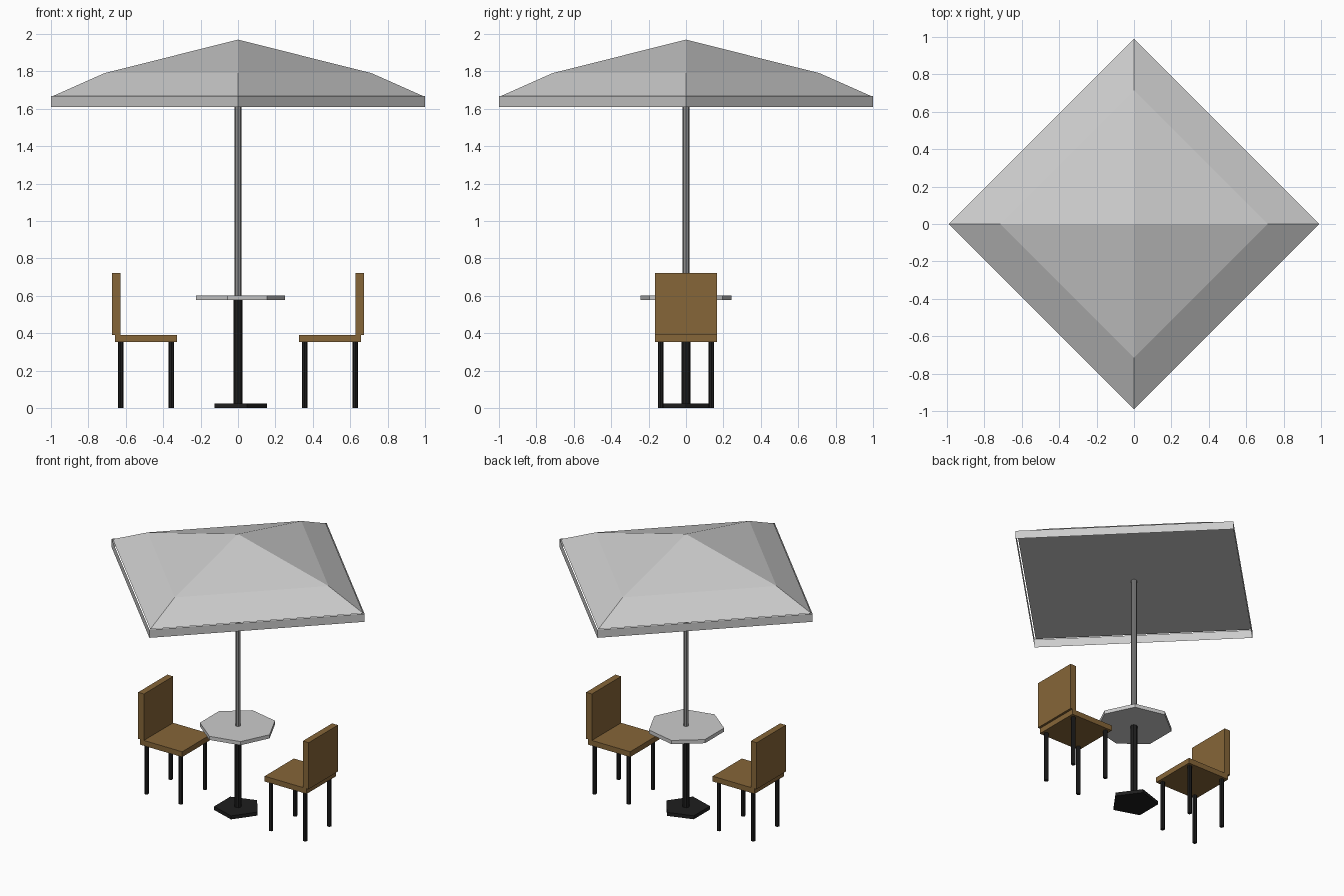
import bpy, bmesh, math

if "Cube" in bpy.data.objects:
    bpy.data.objects.remove(bpy.data.objects["Cube"])


def material(name, rgb):
    m = bpy.data.materials.new(name)
    m.diffuse_color = (*rgb, 1)
    m.use_nodes = True
    m.node_tree.nodes["Principled BSDF"].inputs["Base Color"].default_value = m.diffuse_color
    return m


FABRIC = material("light_grey", (0.60, 0.60, 0.60))
STEEL = material("mid_grey", (0.27, 0.27, 0.27))
WOOD = material("brown_wood", (0.24, 0.133, 0.04))
BLACK = material("black_metal", (0.013, 0.013, 0.013))


def finish(name, bm, mat):
    mesh = bpy.data.meshes.new(name)
    bm.to_mesh(mesh)
    bm.free()
    mesh.materials.append(mat)
    obj = bpy.data.objects.new(name, mesh)
    bpy.context.collection.objects.link(obj)
    return obj


def lathe(name, profile, sides, mat, x=0, y=0, caps=True):
    """Stack of (radius, z) polygon rings with a corner on +x; radius 0 makes a tip."""
    bm = bmesh.new()
    rings = []
    for r, z in profile:
        n = sides if r > 0 else 1
        rings.append([bm.verts.new((x + r * math.cos(math.tau * i / sides),
                                    y + r * math.sin(math.tau * i / sides), z))
                      for i in range(n)])
    for a, b in zip(rings, rings[1:]):
        for i in range(sides):
            j = (i + 1) % sides
            if len(b) == 1:
                bm.faces.new((a[i], a[j], b[0]))
            else:
                bm.faces.new((a[i], a[j], b[j], b[i]))
    if caps:
        bm.faces.new(rings[0][::-1])
        if len(rings[-1]) > 1:
            bm.faces.new(rings[-1])
    return finish(name, bm, mat)


def box(name, x, y, z, mat):
    """Box from (min, max) ranges."""
    bm = bmesh.new()
    bmesh.ops.create_cube(bm, size=1)
    for v in bm.verts:
        v.co = [r[0] if c < 0 else r[1] for c, r in zip(v.co, (x, y, z))]
    return finish(name, bm, mat)


# Table with its foot and post
lathe("table_foot", [(0.155, 0), (0.155, 0.025)], 5, BLACK)
lathe("table_post", [(0.024, 0.025), (0.024, 0.577)], 8, BLACK)
lathe("table_top", [(0.25, 0.577), (0.25, 0.603)], 7, FABRIC)

# Parasol: pole, closed two-slope canopy, open hanging valance
lathe("parasol_pole", [(0.018, 0.603), (0.018, 1.67)], 8, STEEL)
lathe("parasol_canopy", [(0.99, 1.668), (0.715, 1.79), (0, 1.97)], 4, FABRIC)
lathe("parasol_valance", [(1.0, 1.61), (1.0, 1.668)], 4, FABRIC, caps=False)

# Two chairs facing the table
for side, s in (("left", -1), ("right", 1)):
    def span(a, b):
        return sorted((s * a, s * b))

    box(side + "_chair_seat", span(0.326, 0.658), (-0.165, 0.165), (0.352, 0.39), WOOD)
    box(side + "_chair_back", span(0.628, 0.674), (-0.165, 0.165), (0.39, 0.722), WOOD)
    for row, lx in (("inner", 0.356), ("outer", 0.627)):
        for end, ly in (("front", -0.136), ("rear", 0.136)):
            lathe(f"{side}_chair_{row}_{end}_leg", [(0.0145, 0), (0.0145, 0.352)],
                  8, BLACK, s * lx, ly)
